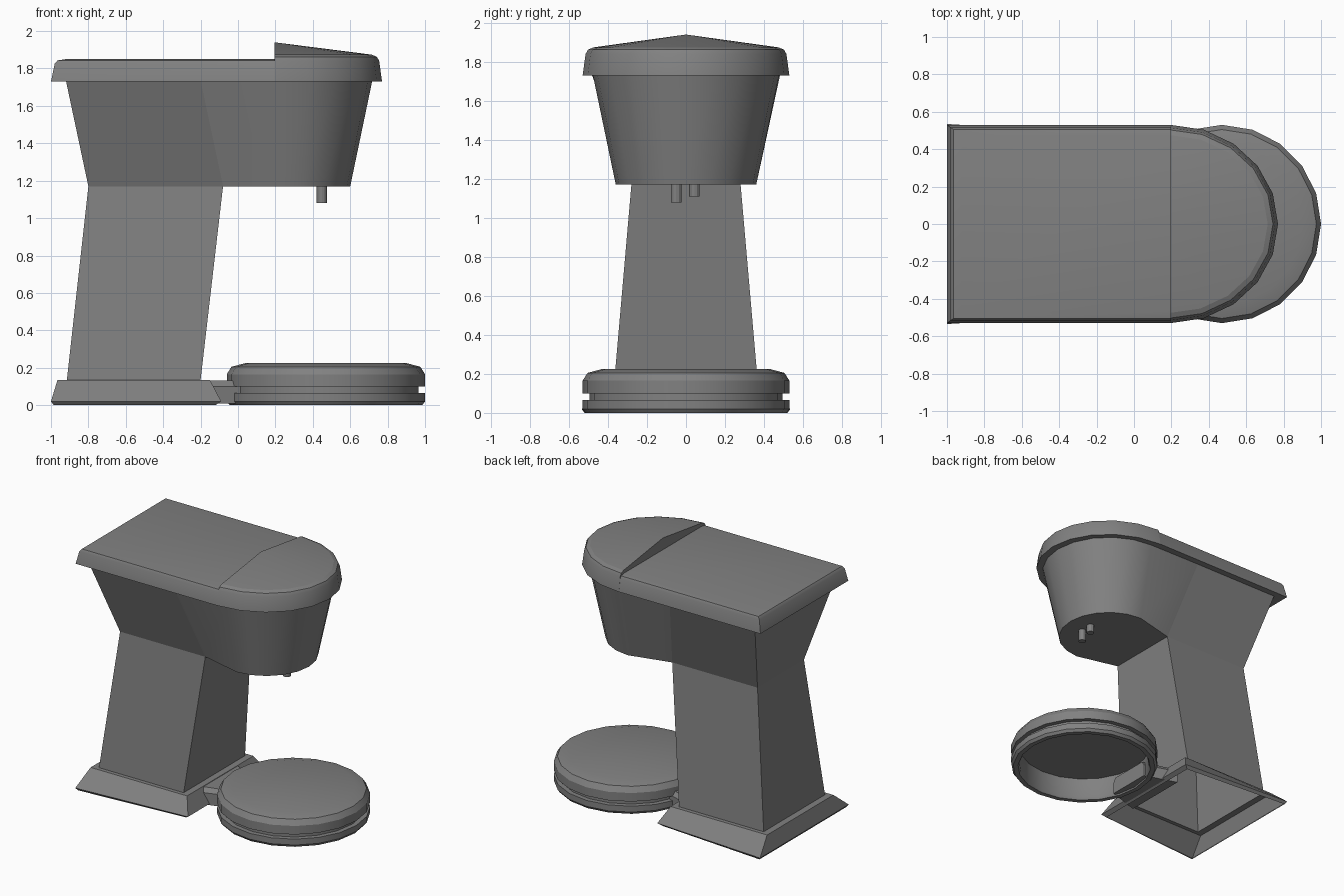
import bpy, bmesh, math

if "Cube" in bpy.data.objects:
    bpy.data.objects.remove(bpy.data.objects["Cube"])

# Dark grey finish shared by every part
dark = bpy.data.materials.new("dark_grey")
dark.diffuse_color = (.22, .22, .22, 1)
dark.use_nodes = True
dark.node_tree.nodes["Principled BSDF"].inputs["Base Color"].default_value = dark.diffuse_color


def loft(name, rings, cap_start=True, cap_end=True):
    """Skin a stack of equal-length 3D rings into one object."""
    bm = bmesh.new()
    loops = [[bm.verts.new(p) for p in r] for r in rings]
    n = len(loops[0])
    for a, b in zip(loops, loops[1:]):
        for i in range(n):
            j = (i + 1) % n
            bm.faces.new((a[i], a[j], b[j], b[i]))
    if cap_start:
        bm.faces.new(loops[0][::-1])
    if cap_end:
        bm.faces.new(loops[-1])
    bmesh.ops.remove_doubles(bm, verts=bm.verts, dist=1e-4)
    bmesh.ops.recalc_face_normals(bm, faces=bm.faces)
    me = bpy.data.meshes.new(name)
    bm.to_mesh(me)
    bm.free()
    me.materials.append(dark)
    ob = bpy.data.objects.new(name, me)
    bpy.context.collection.objects.link(ob)
    bpy.ops.object.select_all(action='DESELECT')
    ob.select_set(True)
    bpy.context.view_layer.objects.active = ob
    bpy.ops.object.shade_smooth_by_angle(angle=math.radians(28))
    return ob


def quad(x0, x1, y0, y1, z):
    """Four-sided ring, half width y0 at the back and y1 at the front."""
    return [(x0, -y0, z), (x1, -y1, z), (x1, y1, z), (x0, y0, z)]


def arc(cx, rx, ry, z, n=10):
    """Half ellipse bulging towards +x."""
    return [(cx + rx * math.cos(math.pi * (i / n - .5)),
             ry * math.sin(math.pi * (i / n - .5)), z) for i in range(n + 1)]


def circle(cx, cy, r, z, n=20):
    return [(cx + r * math.cos(2 * math.pi * i / n),
             cy + r * math.sin(2 * math.pi * i / n), z) for i in range(n)]


# Plinth: open flared skirt with a thin turned-in foot
loft("plinth", [quad(-.915, -.2, .37, .37, .135), quad(-.965, -.15, .40, .40, .135),
                quad(-1, -.09, .535, .475, .02), quad(-.985, -.12, .52, .455, 0)],
     False, False)

# Leaning column, open underneath
loft("column", [quad(-.915, -.2, .37, .37, .135), quad(-.8, -.08, .28, .28, 1.17)], False)


# Head: flared behind, round bowl at the front
def head_ring(xb, xm, yb, r, z):
    return [(xb, -yb, z), (xm, -yb, z)] + arc(.24, r, r, z) + [(xm, yb, z), (xb, yb, z)]


head = loft("head", [head_ring(-.8, -.08, .28, .36, 1.17),
                     head_ring(-.92, -.2, .483, .478, 1.735)])
# Crease where the flared rear meets the bowl
for e in head.data.edges:
    a, b = (head.data.vertices[v].co for v in e.vertices)
    if abs(a.z - b.z) > .1 and -.3 < min(a.x, b.x) < 0:
        e.use_edge_sharp = True

# Flat rear lid with a bevelled rim
loft("rear_lid", [quad(-1, .195, .53, .53, 1.73), quad(-.98, .195, .515, .515, 1.825),
                  quad(-.965, .195, .505, .505, 1.843), quad(-.92, .195, .47, .47, 1.85)])


# Domed front lid rising to a point at its straight edge
def lid_ring(r, z):
    return arc(.195, r + .045, r, z)


loft("front_lid", [lid_ring(.53, 1.73), lid_ring(.515, 1.84), lid_ring(.503, 1.862),
                   lid_ring(.475, 1.874), [(.195, 0, 1.94)] * 11][:4], True, False)
bpy.data.objects["front_lid"].name = "front_lid_rim"
rim = lid_ring(.475, 1.874)
bm = bmesh.new()
top = bm.verts.new((.195, 0, 1.94))
edge = [bm.verts.new(p) for p in rim]
for a, b in zip(edge, edge[1:] + edge[:1]):
    bm.faces.new((top, a, b))
me = bpy.data.meshes.new("front_lid_dome")
bm.to_mesh(me)
bm.free()
me.materials.append(dark)
dome = bpy.data.objects.new("front_lid_dome", me)
bpy.context.collection.objects.link(dome)
bpy.ops.object.select_all(action='DESELECT')
dome.select_set(True)
bpy.context.view_layer.objects.active = dome
bpy.ops.object.shade_smooth_by_angle(angle=math.radians(28))

# Pair of spouts
for side, y, z in (("left", -.05, 1.08), ("right", .043, 1.11)):
    loft(side + "_spout", [circle(.448, y, .027, z, 12), circle(.448, y, .027, 1.19, 12)])

# Bridge between plinth and tray
loft("tray_bridge", [quad(-.2, .05, .25, .17, .01), quad(-.2, .05, .25, .17, .1),
                     quad(-.2, .05, .22, .15, .132)])

# Round grooved tray, hollow below
profile = [(.43, .225), (.505, .205), (.53, .165), (.53, .10), (.495, .10), (.495, .065),
           (.53, .065), (.53, .02), (.515, 0), (.48, 0), (.47, .02), (.47, .17)]
loft("tray", [circle(.47, 0, r, z) for r, z in profile])
